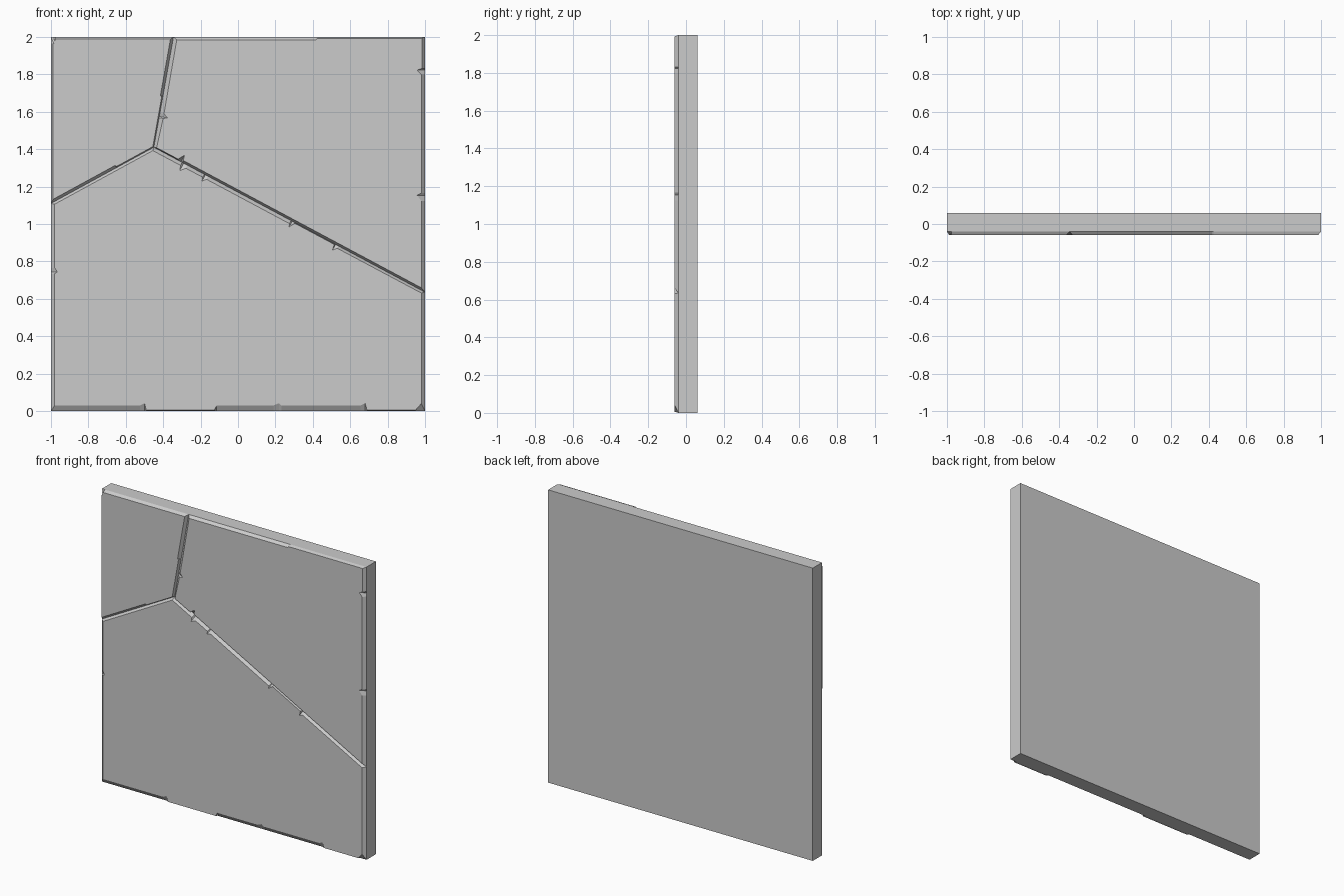
import bpy, bmesh
from mathutils import Vector

if "Cube" in bpy.data.objects:
    bpy.data.objects.remove(bpy.data.objects["Cube"])

Y_BASE, Y_FRONT, Y_BACK = -0.04, -0.06, 0.06


def finish(bm, name):
    bmesh.ops.recalc_face_normals(bm, faces=bm.faces[:])
    me = bpy.data.meshes.new(name)
    bm.to_mesh(me)
    bm.free()
    ob = bpy.data.objects.new(name, me)
    bpy.context.collection.objects.link(ob)
    return ob


def chip(t, before, after, depth, r):
    """Small pointed nick where the chamfer width changes."""
    return [(t - r, before), (t, depth), (t + r * 0.4, after)]


def step(t, before, after):
    return [(t - 0.003, before), (t + 0.003, after)]


def corner(prev, cur, nxt, w0, w1):
    """Point lying w0 inside edge prev-cur and w1 inside edge cur-nxt."""
    d0, d1 = (cur - prev).normalized(), (nxt - cur).normalized()
    n0, n1 = Vector((-d0.y, d0.x)), Vector((-d1.y, d1.x))
    det = n0.x * n1.y - n0.y * n1.x
    return cur + Vector((w0 * n1.y - w1 * n0.y, n0.x * w1 - n1.x * w0)) / det


def plate(name, edges):
    """edges: (start point, start width, details along edge, end width), anticlockwise."""
    pts = [Vector(e[0]) for e in edges]
    n = len(pts)
    outer, inner = [], []
    for i, (_, w, details, _) in enumerate(edges):
        p, q = pts[i], pts[(i + 1) % n]
        outer.append(p)
        inner.append(corner(pts[i - 1], p, q, edges[i - 1][3], w))
        d = (q - p).normalized()
        for t, tw in details:
            o = p.lerp(q, t)
            outer.append(o)
            inner.append(o + Vector((-d.y, d.x)) * tw)
    bm = bmesh.new()
    lo = [bm.verts.new((v.x, Y_BASE, v.y)) for v in outer]
    hi = [bm.verts.new((v.x, Y_FRONT, v.y)) for v in inner]
    bm.faces.new(lo[::-1])
    bm.faces.new(hi)
    for i in range(len(lo)):
        j = (i + 1) % len(lo)
        bm.faces.new((lo[i], lo[j], hi[j], hi[i]))
    return finish(bm, name)


# Backing slab
bm = bmesh.new()
bmesh.ops.create_cube(bm, size=1)
for v in bm.verts:
    v.co = Vector((v.co.x * 2, v.co.y * (Y_BACK - Y_BASE) + (Y_BACK + Y_BASE) / 2, v.co.z * 2 + 1))
finish(bm, "wall_slab")

# Where the cracks meet and reach the slab borders
hub, top, left, right = (-0.45, 1.41), (-0.345, 2), (-1, 1.11), (1, 0.635)

# Upper left plate
plate("upper_left_plate", [
    (left, 0.014, step(0.64, 0.014, 0.006), 0.006),
    (hub, 0.006, step(0.46, 0.006, 0.014), 0.014),
    (top, 0.012, chip(0.975, 0.012, 0.03, 0.035, 0.01), 0.03),
    ((-1, 2), 0.03, [(0.04, 0.012)], 0.012),
])

# Upper right plate
plate("upper_right_plate", [
    (hub, 0.005, chip(0.10, 0.006, 0.012, 0.04, 0.012), 0.012),
    (right, 0.02, chip(0.38, 0.02, 0.02, 0.042, 0.022)
     + chip(0.87, 0.02, 0.016, 0.042, 0.018), 0.016),
    ((1, 2), 0.007, step(0.43, 0.007, 0.015), 0.015),
    (top, 0.02, chip(0.72, 0.022, 0.022, 0.045, 0.03), 0.015),
])

# Lower plate
plate("lower_plate", [
    ((-1, 0), 0.03, chip(0.25, 0.03, 0.006, 0.042, 0.012) + step(0.44, 0.006, 0.03)
     + chip(0.61, 0.03, 0.03, 0.042, 0.015) + chip(0.84, 0.03, 0.006, 0.042, 0.012)
     + [(0.975, 0.006)], 0.04),
    ((1, 0), 0.02, [(0.08, 0.02)], 0.02),
    (right, 0.013, chip(0.33, 0.014, 0.003, 0.035, 0.01) + chip(0.49, 0.003, 0.018, 0.035, 0.01)
     + chip(0.81, 0.018, 0.018, 0.038, 0.01) + chip(0.89, 0.018, 0.018, 0.045, 0.014), 0.018),
    (hub, 0.013, [], 0.013),
    (left, 0.02, chip(0.33, 0.02, 0.02, 0.034, 0.02), 0.02),
])
